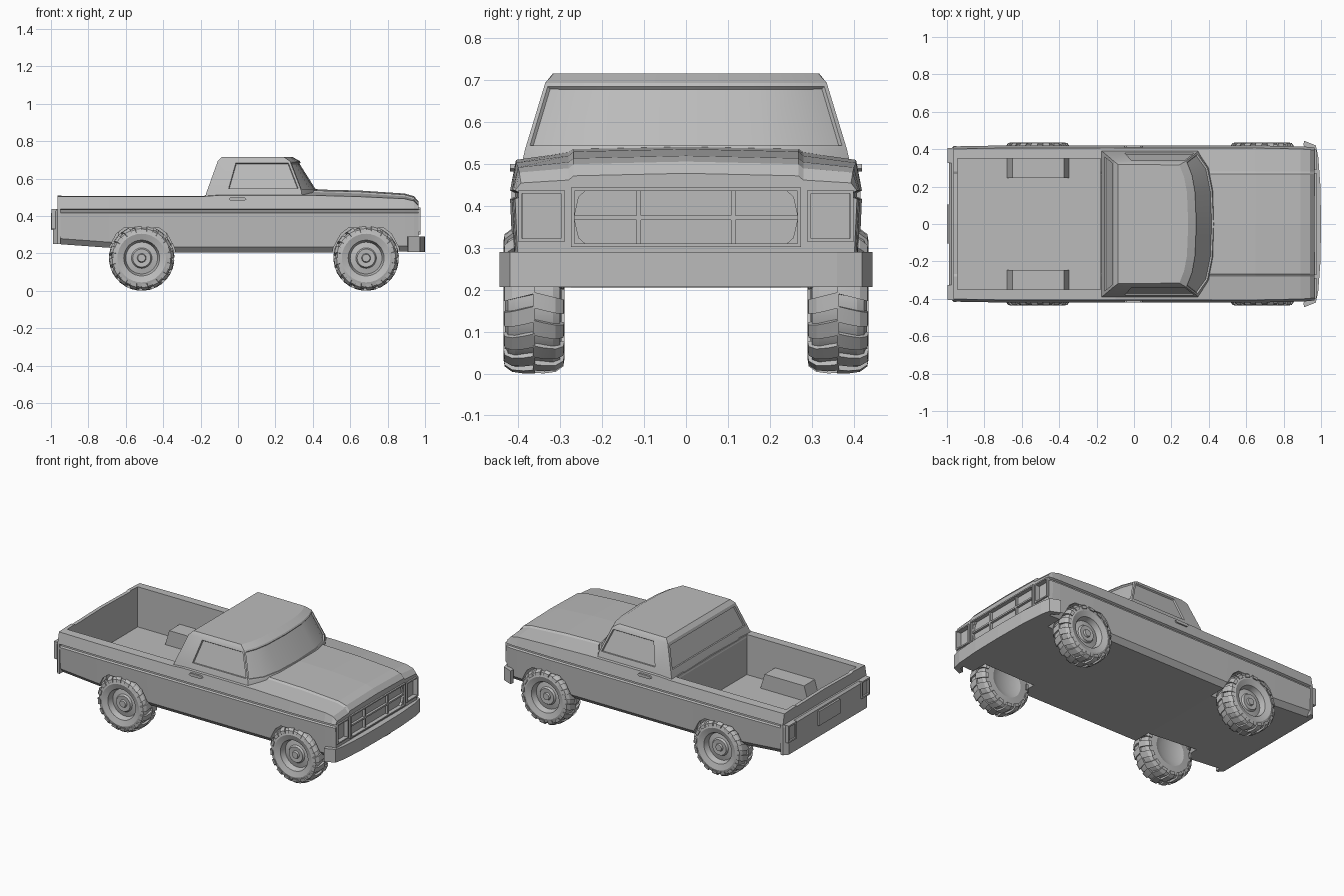
import bpy, bmesh, math
from mathutils import Matrix, Vector

if "Cube" in bpy.data.objects:
    bpy.data.objects.remove(bpy.data.objects["Cube"])

grey = bpy.data.materials.new("light_grey")
grey.use_nodes = True
GREY = (0.5, 0.5, 0.5, 1)
grey.diffuse_color = GREY
grey.node_tree.nodes["Principled BSDF"].inputs["Base Color"].default_value = GREY


def finish(bm, name, smooth=None):
    bmesh.ops.recalc_face_normals(bm, faces=bm.faces)
    mesh = bpy.data.meshes.new(name)
    bm.to_mesh(mesh)
    bm.free()
    mesh.materials.append(grey)
    obj = bpy.data.objects.new(name, mesh)
    bpy.context.collection.objects.link(obj)
    if smooth:
        bpy.ops.object.select_all(action="DESELECT")
        obj.select_set(True)
        bpy.context.view_layer.objects.active = obj
        bpy.ops.object.shade_smooth_by_angle(angle=math.radians(smooth))
    return obj


def loft(bm, rings, caps=True):
    """Skin closed rings of equal length; return the face rows."""
    loops = [[bm.verts.new(p) for p in ring] for ring in rings]
    n = len(loops[0])
    rows = [[bm.faces.new((a[i], a[(i + 1) % n], b[(i + 1) % n], b[i])) for i in range(n)]
            for a, b in zip(loops, loops[1:])]
    if caps:
        bm.faces.new(loops[0])
        bm.faces.new(loops[-1])
    return rows


def block(bm, x, y, z, taper=(0, 0)):
    tx, ty = taper
    ring = lambda h, a, b: [(x[0] + a, y[0] + b, h), (x[1] - a, y[0] + b, h),
                            (x[1] - a, y[1] - b, h), (x[0] + a, y[1] - b, h)]
    loft(bm, [ring(z[0], 0, 0), ring(z[1], tx, ty)])


def mirrored(half):
    """Half ring running from centre to centre, closed with its -y copy."""
    return half + [(x, -y, z) for x, y, z in reversed(half) if abs(y) > 1e-6]


def cut(obj, bm):
    cutter = finish(bm, "cutter")
    cutter.hide_render = True
    mod = obj.modifiers.new("cut", "BOOLEAN")
    mod.operation, mod.solver, mod.object = "DIFFERENCE", "EXACT", cutter
    bpy.context.view_layer.update()
    result = bpy.data.meshes.new_from_object(obj.evaluated_get(bpy.context.evaluated_depsgraph_get()))
    obj.modifiers.clear()
    obj.data = result
    bpy.data.objects.remove(cutter)


# Lower body: cross-sections from tailgate to nose, with a groove along the belt
def section(x, w, bottom, shoulder, edge, top):
    return mirrored([(x, 0, bottom), (x, w - .035, bottom), (x, w - .008, bottom + .03), (x, w, .417),
                     (x, w - .012, .422), (x, w - .012, .431), (x, w, .437), (x, w - .014, shoulder),
                     (x, .28, edge), (x, .268, top - .006), (x, 0, top)])


bm = bmesh.new()
loft(bm, [section(*s) for s in (
    (-.965, .415, .25, .505, .51, .51), (-.69, .42, .23, .505, .51, .51),
    (-.34, .42, .205, .505, .51, .51), (-.18, .42, .205, .505, .51, .51),
    (-.1, .42, .205, .51, .525, .525), (.4, .42, .205, .51, .528, .542),
    (.65, .42, .205, .503, .52, .536), (.89, .415, .21, .492, .505, .52),
    (.94, .412, .21, .48, .49, .506), (.965, .408, .21, .455, .462, .478))])
body = finish(bm, "body")

# Cargo bed and wheel arches
bm = bmesh.new()
block(bm, (-.943, -.178), (-.35, .35), (.255, .8))
cut(body, bm)
WHEELS_X = (-.515, .685)
bm = bmesh.new()
for cx in WHEELS_X:
    for side in (-1, 1):
        arch = [(-.2, .1), (-.175, .23), (-.135, .305), (-.095, .335)]
        arch += [(-a, z) for a, z in reversed(arch)]
        loft(bm, [[(cx + a, side * y, z) for a, z in arch] for y in (.275, .5)])
cut(body, bm)

# Grille openings and headlight recesses
bm = bmesh.new()
for low, high, flip in ((.31, .367, 1), (.377, .436, -1)):
    block(bm, (.95, 1.1), (-.108, .108), (low, high))
    far, near = (low, high) if flip == 1 else (high, low)
    for side in (-1, 1):
        cell = [(.118, far), (.24, far), (.256, far + .014 * flip), (.266, near), (.118, near)]
        loft(bm, [[(x, side * y, z) for y, z in cell] for x in (.95, 1.1)])
for side in (-1, 1):
    a, b = sorted((side * .298, side * .39))
    block(bm, (.945, 1.1), (a, b), (.32, .43))
cut(body, bm)

# Raised frames around grille and headlights
def frame(name, x, y, z, t=.008):
    bm = bmesh.new()
    for zz in (z[0], z[1] - t):
        block(bm, x, y, (zz, zz + t))
    for yy in (y[0], y[1] - t):
        block(bm, x, (yy, yy + t), (z[0] + t, z[1] - t))
    return finish(bm, name)


frame("grille_frame", (.955, .975), (-.274, .274), (.302, .444))
for side, label in ((1, "left"), (-1, "right")):
    span = sorted((side * .29, side * .4))
    frame(label + "_headlight_frame", (.955, .975), span, (.314, .438))

# Cab: plan outlines stacked from belt to roof
def outline(z, pts):
    return mirrored([(x, y, z) for x, y in pts])


bm = bmesh.new()
rows = loft(bm, [
    outline(.49, [(.435, 0), (.43, .18), (.405, .3), (.345, .395), (-.065, .395), (-.18, .395), (-.18, 0)]),
    outline(.536, [(.43, 0), (.422, .18), (.397, .3), (.338, .384), (-.065, .384), (-.165, .384), (-.165, 0)]),
    outline(.694, [(.33, 0), (.323, .17), (.307, .26), (.277, .336), (-.02, .336), (-.108, .336), (-.108, 0)]),
    outline(.716, [(.29, 0), (.283, .17), (.268, .25), (.243, .316), (-.015, .318), (-.085, .318), (-.085, 0)])])
glass = rows[1]
n = len(glass)
pick = lambda ids: [glass[i] for i in ids]
bmesh.ops.recalc_face_normals(bm, faces=bm.faces)
for group, width in ((pick((0, 1, 2, n - 1, n - 2, n - 3)), .01), (pick((3,)), .011),
                     (pick((n - 4,)), .011), (pick((5, n - 6)), .018)):
    bmesh.ops.inset_region(bm, faces=group, thickness=width, depth=0, use_even_offset=True)
    bmesh.ops.inset_region(bm, faces=group, thickness=.003, depth=-.009, use_even_offset=True)
finish(bm, "cab", 25)

# Front bumper: bowed bar with swept-back ends
bm = bmesh.new()
bow = [(1, 0), (.997, .2), (.985, .36), (.972, .42), (.91, .445), (.905, .42), (.94, .4), (.95, 0)]
loft(bm, [outline(z, bow) for z in (.207, .29)])
finish(bm, "front_bumper")

# Rear panel, plate and tail lights
bm = bmesh.new()
loft(bm, [outline(z, [(-.988 + d, 0), (-.988 + d, .39), (-.965, .416), (-.95, .416), (-.95, 0)])
          for z, d in ((.25, 0), (.425, 0), (.438, .012))])
finish(bm, "rear_panel")
bm = bmesh.new()
block(bm, (-1, -.98), (-.105, .105), (.325, .415))
finish(bm, "rear_plate")
for side, label in ((1, "left"), (-1, "right")):
    span = sorted((side * .325, side * .405))
    frame(label + "_tail_light_frame", (-.998, -.965), span, (.33, .438), .01)

# Wheel housings in the bed and door handles
for side, label in ((1, "left"), (-1, "right")):
    bm = bmesh.new()
    block(bm, (-.68, -.345), sorted((side * .245, side * .4)), (.25, .35), (.03, 0))
    # keep the outer part open for the wheel
    housing = finish(bm, label + "_wheel_housing")
    bm = bmesh.new()
    block(bm, (-.66, -.36), sorted((side * .275, side * .5)), (.2, .336), (.03, 0))
    cut(housing, bm)
    bm = bmesh.new()
    grip = [(-.05, .49), (-.04, .482), (.035, .482), (.045, .49), (.035, .5), (-.04, .5)]
    loft(bm, [[(x, side * y, z) for x, z in grip] for y in (.395, .42)])
    finish(bm, label + "_door_handle")


# Wheel: turned tyre and hub with staggered tread lugs
def wheel(name, cx, side):
    bm = bmesh.new()
    profile = [(.02, .05), (.024, .04), (.048, .042), (.055, .03), (.085, .024), (.096, .058),
               (.13, .069), (.155, .062), (.164, .045), (.164, -.045), (.155, -.062), (.1, -.066), (.06, -.05)]
    steps = 32
    turn = lambda r, y, a: Vector((r * math.cos(a), y, r * math.sin(a)))
    loft(bm, [[turn(r, y, math.tau * i / steps) for i in range(steps)] for r, y in profile])
    lugs = 16
    for i in range(lugs):
        for s in (-1, 1):
            a = math.tau * (i + .25 * s) / lugs
            strip = [(.14, .062), (.14, .073), (.158, .07), (.171, .052), (.175, .025), (.175, -.002), (.155, -.002)]
            loft(bm, [[turn(r, s * y, a + d + .1 * (.07 - y) / .07) for r, y in strip] for d in (-.11, .11)])
    bmesh.ops.transform(bm, verts=bm.verts, matrix=Matrix.Translation((cx, side * .363, .175))
                        @ Matrix.Diagonal((1, side, 1, 1)))
    finish(bm, name, 25)


for cx, end in zip(WHEELS_X, ("rear", "front")):
    for side, label in ((1, "left"), (-1, "right")):
        wheel(f"{end}_{label}_wheel", cx, side)
